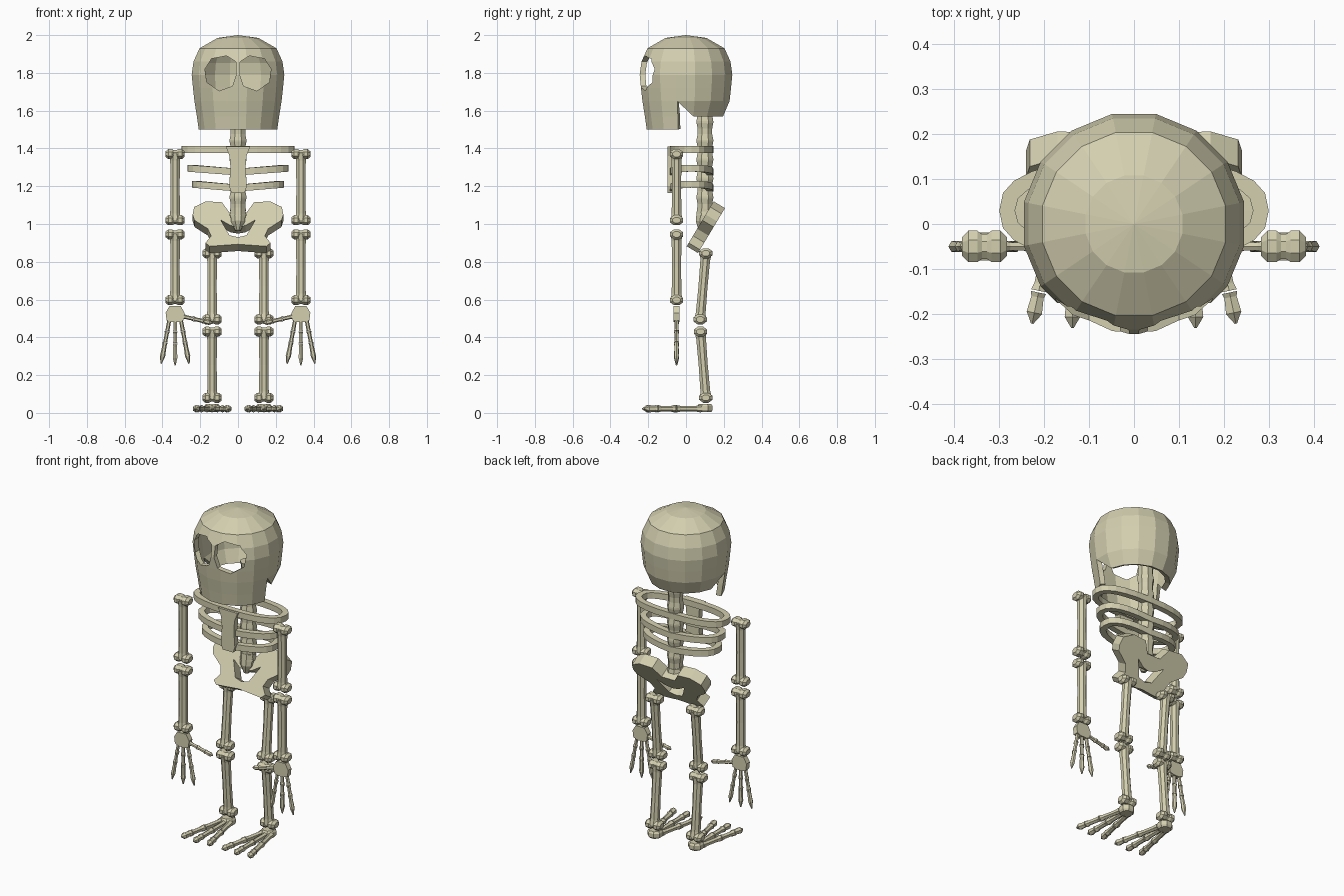
import bpy
import bmesh
from math import cos, sin, pi
from mathutils import Vector, Matrix

cube = bpy.data.objects.get("Cube")
if cube:
    bpy.data.objects.remove(cube, do_unlink=True)

bone_mat = bpy.data.materials.new("bone ivory")
bone_mat.use_nodes = True
bone_color = (0.65, 0.62, 0.43, 1)
bone_mat.diffuse_color = bone_color
bone_mat.node_tree.nodes["Principled BSDF"].inputs["Base Color"].default_value = bone_color


def finish(name, bm):
    bmesh.ops.recalc_face_normals(bm, faces=bm.faces)
    mesh = bpy.data.meshes.new(name)
    bm.to_mesh(mesh)
    bm.free()
    mesh.materials.append(bone_mat)
    obj = bpy.data.objects.new(name, mesh)
    bpy.context.collection.objects.link(obj)
    return obj


def bridge(bm, rings, closed=False):
    pairs = list(zip(rings, rings[1:] + (rings[:1] if closed else [])))
    for lo, hi in pairs[:len(rings) if closed else len(rings) - 1]:
        n = len(lo)
        for i in range(n):
            bm.faces.new((lo[i], lo[(i + 1) % n], hi[(i + 1) % n], hi[i]))


def lathe(name, a, b, profile, sides=8, squash=1.0):
    """Turned part from a to b; profile holds (fraction, radius)."""
    a, b = Vector(a), Vector(b)
    rot = (b - a).to_track_quat('Z', 'Y')
    bm = bmesh.new()
    rings = []
    for t, r in profile:
        ring = []
        for i in range(sides):
            ang = 2 * pi * (i + 0.5) / sides
            p = a.lerp(b, t) + rot @ Vector((r * cos(ang), r * sin(ang), 0))
            p.z = p.z if squash == 1 else a.z + (p.z - a.z) * squash
            ring.append(bm.verts.new(p))
        rings.append(ring)
    bridge(bm, rings)
    bm.faces.new(rings[0])
    bm.faces.new(rings[-1])
    return finish(name, bm)


def plate(name, outline, thick, matrix, hole=None):
    """Flat part of a given thickness, cut from an outline with an optional hole."""
    bm = bmesh.new()
    for loop in [outline] + ([hole] if hole else []):
        vs = [bm.verts.new((x, y, -thick / 2)) for x, y in loop]
        for i in range(len(vs)):
            bm.edges.new((vs[i - 1], vs[i]))
    bmesh.ops.triangle_fill(bm, edges=bm.edges[:], use_beauty=True)
    ext = bmesh.ops.extrude_face_region(bm, geom=bm.faces[:], use_keep_orig=True)
    verts = [g for g in ext["geom"] if isinstance(g, bmesh.types.BMVert)]
    bmesh.ops.translate(bm, verts=verts, vec=(0, 0, thick))
    bm.transform(matrix)
    return finish(name, bm)


def mirrored(half):
    """Complete a right-half outline across x = 0."""
    return half + [(-x, y) for x, y in reversed(half) if x > 0]


def upright(y):
    return Matrix.Translation((0, y, 0)) @ Matrix.Rotation(pi / 2, 4, 'X')


# Skull: faceted shell, open below, with a longer face and jaw at the front
def make_skull():
    profile = [(0.235, 1.65), (0.243, 1.72), (0.25, 1.79), (0.24, 1.86), (0.208, 1.93), (0.11, 1.985)]
    n = 16
    bm = bmesh.new()

    def ring(r, z):
        return [bm.verts.new((r * cos(2 * pi * (i + 0.5) / n), r * sin(2 * pi * (i + 0.5) / n), z))
                for i in range(n)]
    rings = [ring(r, z) for r, z in profile]
    bridge(bm, rings)
    top = bm.verts.new((0, 0, 2.0))
    for i in range(n):
        bm.faces.new((rings[-1][i], rings[-1][(i + 1) % n], top))
    base = rings[0]
    back, jaw, chin = ring(0.2, 1.57), ring(0.222, 1.57), ring(0.212, 1.5)
    for i in range(n):
        j = (i + 1) % n
        yi, yj = base[i].co.y, base[j].co.y
        if yi > 0 and yj > 0:
            bm.faces.new((back[i], back[j], base[j], base[i]))
        elif yi < 0 and yj < 0:
            bm.faces.new((jaw[i], jaw[j], base[j], base[i]))
            bm.faces.new((chin[i], chin[j], jaw[j], jaw[i]))
        else:
            bm.faces.new((base[i], base[j], back[i] if yi > 0 else back[j]))
    bmesh.ops.delete(bm, geom=[v for v in bm.verts if not v.link_faces], context='VERTS')
    skull = finish("skull", bm)
    shell = skull.modifiers.new("shell", 'SOLIDIFY')
    shell.thickness = 0.03
    shell.offset = -1
    # Eye sockets
    eye = [(0.012, 1.86), (0.06, 1.89), (0.14, 1.875), (0.175, 1.82),
           (0.165, 1.75), (0.1, 1.705), (0.03, 1.73), (0.01, 1.79)]
    cutters = []
    for s in (1, -1):
        cutter = plate("socket_cutter", [(s * x, z) for x, z in eye], 0.3, upright(-0.22))
        cutter.hide_render = True
        cut = skull.modifiers.new("socket", 'BOOLEAN')
        cut.object = cutter
        cut.solver = 'EXACT'
        cutters.append(cutter)
    bpy.context.view_layer.update()
    baked = bpy.data.meshes.new_from_object(skull.evaluated_get(bpy.context.evaluated_depsgraph_get()))
    skull.modifiers.clear()
    skull.data = baked
    for cutter in cutters:
        bpy.data.objects.remove(cutter, do_unlink=True)


make_skull()

# Spine and tail bone
vertebrae = []
for i in range(6):
    vertebrae += [(i / 6 + 0.01, 0.048), (i / 6 + 0.06, 0.042), (i / 6 + 0.11, 0.042), (i / 6 + 0.16, 0.048)]
lathe("spine", (0, 0.1, 1.04), (0, 0.1, 1.64), vertebrae)
lathe("tail_bone", (0, 0.1, 1.08), (0, 0.08, 0.965), [(0, 0.045), (0.6, 0.04), (1, 0.015)])


# Ribs: flat rounded bands round the chest
def rib(name, rx, z, rise):
    bm = bmesh.new()
    rings = []
    for i in range(24):
        c, s = cos(2 * pi * i / 24), sin(2 * pi * i / 24)
        px, py = abs(c) ** 0.8 * (1 if c > 0 else -1), abs(s) ** 0.8 * (1 if s > 0 else -1)
        rings.append([bm.verts.new(((rx - w) * px, 0.03 + (0.115 - w) * py, z + rise * abs(px) + h))
                      for w, h in ((0, -0.018), (0.035, -0.018), (0.035, 0.018), (0, 0.018))])
    bridge(bm, rings, closed=True)
    finish(name, bm)


rib("collar_ring", 0.3, 1.395, 0)
rib("upper_rib", 0.268, 1.275, 0.02)
rib("lower_rib", 0.243, 1.19, 0.02)
plate("breastbone", mirrored([(0.035, 1.165), (0.047, 1.2), (0.04, 1.3), (0.045, 1.36), (0.065, 1.41)]),
      0.035, upright(-0.08))

# Pelvis: thick plate leaning back, with wings and an opening
along = Vector((0, 0.514, 0.858))
out = Vector((0, -0.858, 0.514))
lean = Matrix.Translation((0, 0.1, 0.975)) @ Matrix((Vector((1, 0, 0)), along, out)).transposed().to_4x4()


def on_plate(points):
    return [(x, (z - 0.993) / 0.858) for x, z in mirrored(points)]


plate("pelvis",
      on_plate([(0, 0.893), (0.08, 0.887), (0.15, 0.882), (0.172, 0.9), (0.142, 0.938), (0.16, 0.975),
                (0.23, 1.02), (0.24, 1.05), (0.232, 1.09), (0.17, 1.12), (0.085, 1.115), (0.045, 1.06)]),
      0.07, lean,
      hole=on_plate([(0, 0.93), (0.045, 0.94), (0.092, 1.022), (0.04, 0.992), (0, 0.985)]))


# Limb bones with a two-lobed knuckle at each end
def knuckle(name, p):
    p, w = Vector(p), Vector((0.05, 0, 0))
    lobes = [(0, 0.022), (0.14, 0.038), (0.34, 0.038), (0.44, 0.03),
             (0.56, 0.03), (0.66, 0.038), (0.86, 0.038), (1, 0.022)]
    lathe(name, p - w, p + w, lobes, squash=0.75)


def long_bone(name, a, b):
    lathe(name + "_shaft", a, b, [(0, 0.034), (0.1, 0.028), (0.5, 0.026), (0.9, 0.028), (1, 0.034)])
    knuckle(name + "_top_knuckle", a)
    knuckle(name + "_bottom_knuckle", b)


# Fingers and toes: jointed rods with a pointed last piece
def digit(name, a, b, r, cuts):
    a, b = Vector(a), Vector(b)
    ends = [0] + cuts + [1]
    for k in range(len(ends) - 1):
        last = k == len(ends) - 2
        shape = [(0, r), (0.15, r * 0.8), (0.65, r), (1, 0.003)] if last else \
                [(0, r), (0.2, r * 0.75), (0.8, r * 0.75), (0.96, r)]
        lathe(f"{name}_bone_{k + 1}", a.lerp(b, ends[k]), a.lerp(b, ends[k + 1]), shape, sides=6)


for side, s in (("left", 1), ("right", -1)):
    # Arm
    ax, ay = s * 0.333, -0.05
    long_bone(side + "_upper_arm", (ax, ay, 1.37), (ax, ay, 1.02))
    long_bone(side + "_forearm", (ax, ay, 0.945), (ax, ay, 0.597))
    # Hand
    palm = mirrored([(0.03, 0.565), (0.05, 0.53), (0.045, 0.49), (0.02, 0.48)])
    plate(side + "_palm", [(x + ax, z) for x, z in palm], 0.032, upright(ay))
    for k in (-1, 0, 1):
        digit(f"{side}_finger_{k + 2}", (ax + k * 0.03, ay, 0.495),
              (ax + k * 0.074, ay, 0.25 if k == 0 else 0.26), 0.014, [0.27, 0.52])
    digit(side + "_thumb", (ax - s * 0.045, ay, 0.51), (s * 0.135, ay, 0.475), 0.014, [0.35, 0.7])
    # Leg
    lx = s * 0.137
    long_bone(side + "_thigh", (lx, 0.105, 0.845), (lx, 0.075, 0.495))
    long_bone(side + "_shin", (lx, 0.077, 0.43), (lx, 0.105, 0.08))
    # Foot
    lathe(side + "_heel", (lx, 0.1, 0.004), (lx, 0.1, 0.047), [(0, 0.036), (0.25, 0.044), (0.75, 0.044), (1, 0.036)])
    for k in (-1, 0, 1):
        digit(f"{side}_toe_{k + 2}", (lx + k * 0.028, 0.08, 0.022),
              (lx + k * 0.09, -0.232 if k == 0 else -0.222, 0.022), 0.02, [0.45, 0.77])
